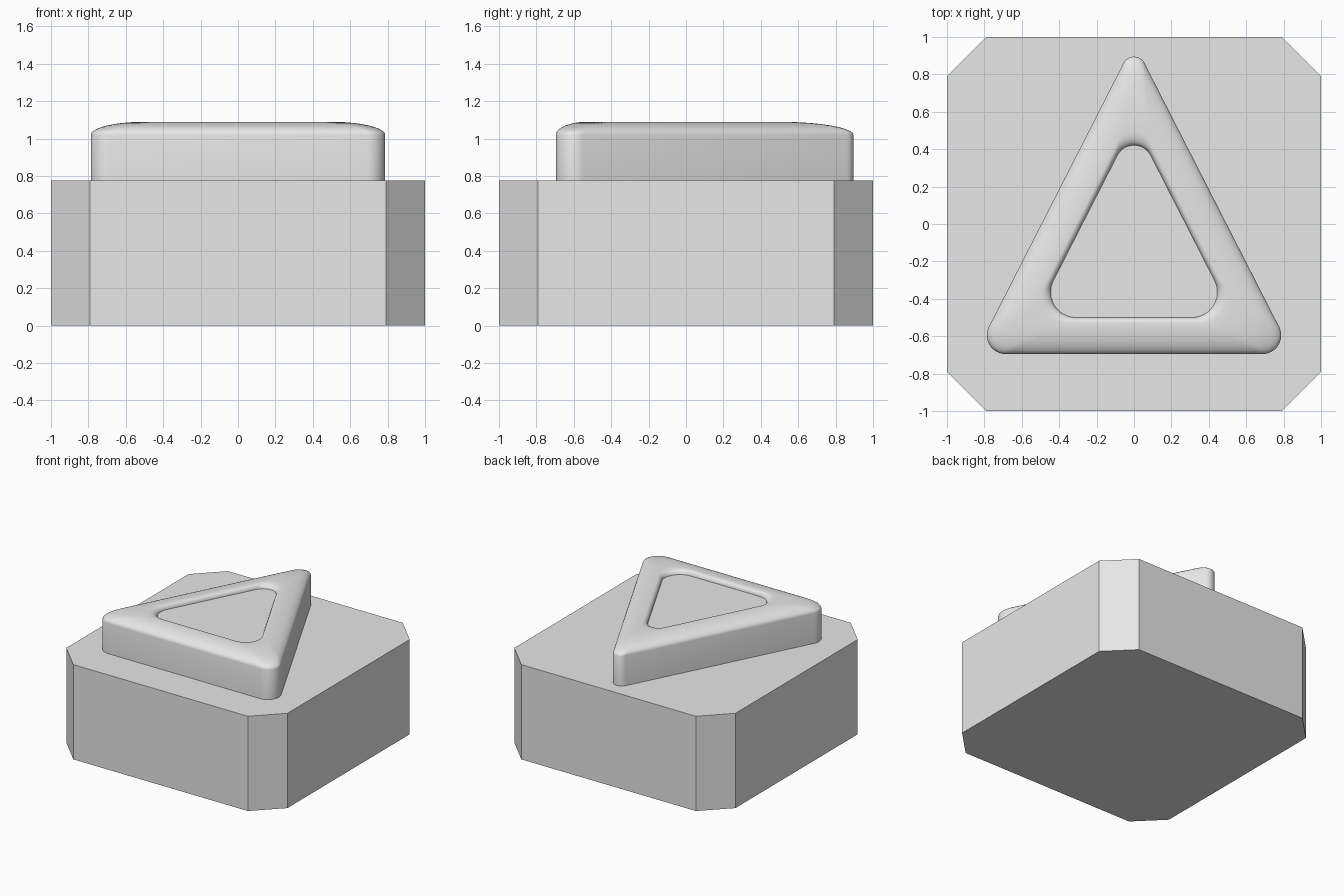
import bpy, bmesh, math
from mathutils import Vector

if "Cube" in bpy.data.objects:
    bpy.data.objects.remove(bpy.data.objects["Cube"])

grey = bpy.data.materials.new("light grey")
grey.diffuse_color = (0.8, 0.8, 0.8, 1)
grey.use_nodes = True
grey.node_tree.nodes["Principled BSDF"].inputs["Base Color"].default_value = grey.diffuse_color


def make_object(name, bm):
    bmesh.ops.recalc_face_normals(bm, faces=bm.faces)
    mesh = bpy.data.meshes.new(name)
    bm.to_mesh(mesh)
    bm.free()
    mesh.materials.append(grey)
    obj = bpy.data.objects.new(name, mesh)
    bpy.context.collection.objects.link(obj)
    return obj


def loft(name, rings):
    """Skin a stack of closed rings and cap both ends."""
    bm = bmesh.new()
    loops = [[bm.verts.new(p) for p in ring] for ring in rings]
    for a, b in zip(loops, loops[1:]):
        for i in range(len(a)):
            j = (i + 1) % len(a)
            bm.faces.new((a[i], a[j], b[j], b[i]))
    bm.faces.new(loops[0][::-1])
    bm.faces.new(loops[-1])
    return make_object(name, bm)


# Base block with chamfered corners
BASE_TOP, CUT = 0.775, 0.79
outline = []
for sx, sy in ((1, 1), (-1, 1), (-1, -1), (1, -1)):
    pair = [(sx, sy * CUT), (sx * CUT, sy)]
    outline += pair if sx * sy > 0 else pair[::-1]
loft("base_block", [[(x, y, z) for x, y in outline] for z in (0, BASE_TOP)])

# Triangular button: rounded outline moved inwards along a profile
APEX_Y, FRONT_Y, HALF = 0.97, -0.695, 0.85
ALPHA = math.atan2(HALF, APEX_Y - FRONT_Y)   # half of the apex angle
STEPS = 12


def triangle_ring(inset, z):
    t = inset / 0.195
    r_apex, r_front = 0.0625 + 0.0375 * t, 0.10 + 0.036 * t
    apex_y = APEX_Y - inset / math.sin(ALPHA)
    front_y = FRONT_Y + inset
    half = (apex_y - front_y) * math.tan(ALPHA)
    cx = half - r_front / math.tan((math.pi / 2 - ALPHA) / 2)
    corners = (
        ((cx, front_y + r_front), r_front, -math.pi / 2, ALPHA),
        ((0, apex_y - r_apex / math.sin(ALPHA)), r_apex, ALPHA, math.pi - ALPHA),
        ((-cx, front_y + r_front), r_front, math.pi - ALPHA, 1.5 * math.pi),
    )
    ring = []
    for (x, y), r, a0, a1 in corners:
        for i in range(STEPS + 1):
            a = a0 + (a1 - a0) * i / STEPS
            ring.append(Vector((x + r * math.cos(a), y + r * math.sin(a), z)))
    return ring


# Straight wall, domed rim, then a short rounded drop to the recessed panel
profile = [(0, BASE_TOP)]
for i in range(11):
    a = math.pi / 2 * i / 10
    profile.append((0.165 * (1 - math.cos(a)), 1.02 + 0.07 * math.sin(a)))
for i in range(1, 6):
    a = math.pi / 2 * i / 5
    profile.append((0.165 + 0.03 * math.sin(a), 1.055 + 0.035 * math.cos(a)))

button = loft("triangle_button", [triangle_ring(d, z) for d, z in profile])
bpy.context.view_layer.objects.active = button
button.select_set(True)
bpy.ops.object.shade_smooth_by_angle(angle=math.radians(35))
